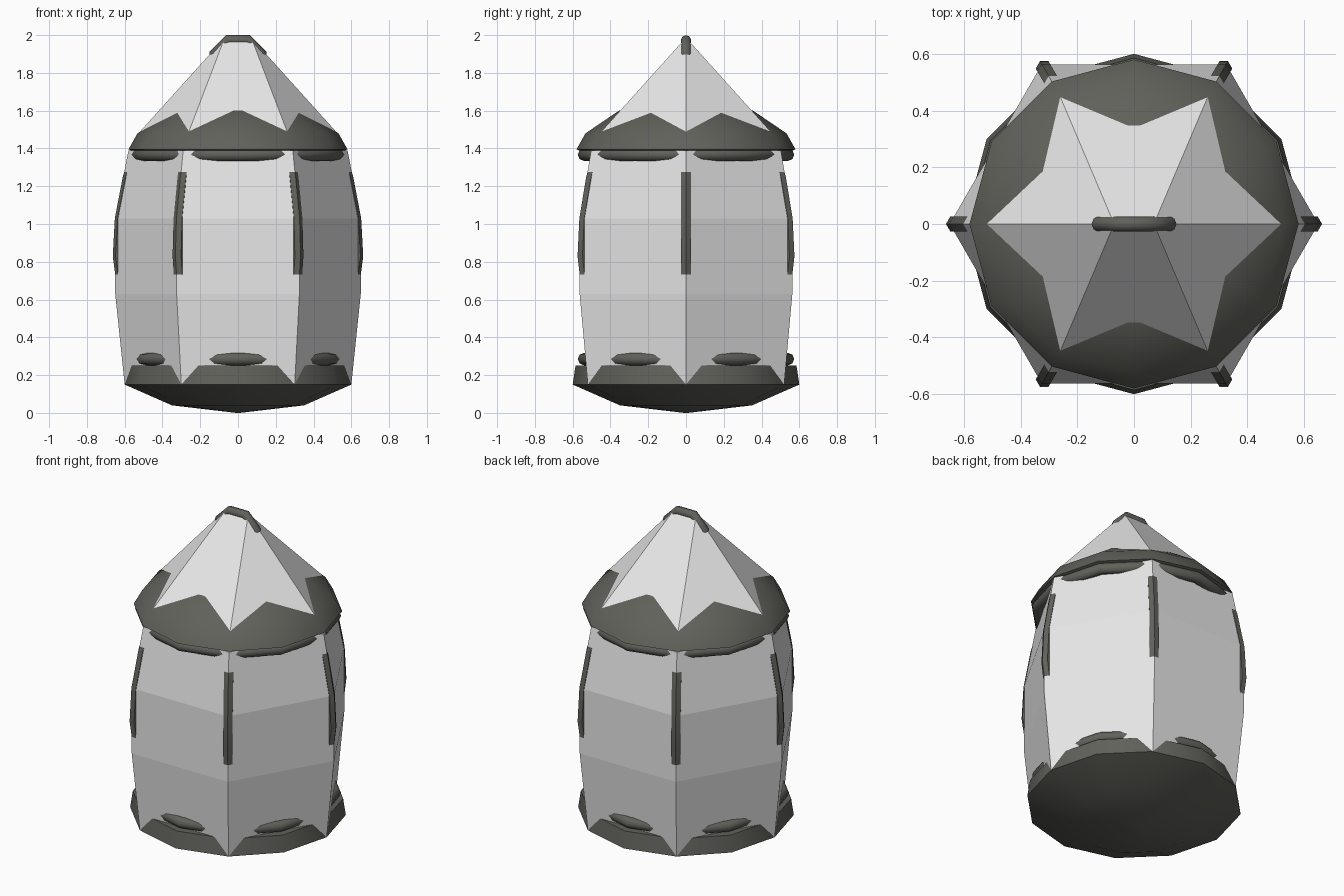
import bpy, bmesh, math
from mathutils import Vector

if "Cube" in bpy.data.objects:
    bpy.data.objects.remove(bpy.data.objects["Cube"])


def material(name, rgb):
    m = bpy.data.materials.new(name)
    m.diffuse_color = (*rgb, 1)
    m.use_nodes = True
    m.node_tree.nodes["Principled BSDF"].inputs["Base Color"].default_value = m.diffuse_color
    return m


PALE = material("pale panes", (0.8, 0.8, 0.8))
DARK = material("dark metal", (0.12, 0.12, 0.105))


def finish(name, bm, mat, smooth=None):
    bmesh.ops.remove_doubles(bm, verts=bm.verts, dist=1e-5)
    bmesh.ops.recalc_face_normals(bm, faces=bm.faces)
    me = bpy.data.meshes.new(name)
    bm.to_mesh(me)
    bm.free()
    me.materials.append(mat)
    ob = bpy.data.objects.new(name, me)
    bpy.context.collection.objects.link(ob)
    if smooth:
        bpy.ops.object.select_all(action='DESELECT')
        ob.select_set(True)
        bpy.context.view_layer.objects.active = ob
        bpy.ops.object.shade_smooth_by_angle(angle=math.radians(smooth))
    return ob


def bridge(bm, rings, closed=False):
    n = len(rings[0])
    pairs = list(zip(rings, rings[1:]))
    if closed:
        pairs.append((rings[-1], rings[0]))
    for a, b in pairs:
        for i in range(n):
            j = (i + 1) % n
            bm.faces.new((a[i], a[j], b[j], b[i]))


def ring(bm, r, z, n):
    return [bm.verts.new((r * math.cos(2 * math.pi * i / n),
                          r * math.sin(2 * math.pi * i / n), z)) for i in range(n)]


def lathe(name, profile, n, mat, smooth=None):
    bm = bmesh.new()
    rings = [ring(bm, r, z, n) for r, z in profile]
    bridge(bm, rings)
    bm.faces.new(rings[0])
    bm.faces.new(rings[-1])
    return finish(name, bm, mat, smooth)


def hoop(name, major, minor, n, m, mat, point):
    # point(radius, angle, height) places each cross-section vertex
    bm = bmesh.new()
    rings = []
    for i in range(n):
        a = 2 * math.pi * i / n
        rings.append([bm.verts.new(point(major + minor * math.cos(2 * math.pi * k / m), a,
                                         minor * math.sin(2 * math.pi * k / m))) for k in range(m)])
    bridge(bm, rings, True)
    return finish(name, bm, mat, 50)


# Hexagonal pane body
lathe("pane_body", [(0.6, 0.15), (0.65, 0.63), (0.65, 1.03), (0.58, 1.39)], 6, PALE)

# Six-sided roof drawn up to a short ridge
bm = bmesh.new()
low = ring(bm, 0.55, 1.395, 6)
eave = ring(bm, 0.527, 1.48, 6)
bridge(bm, [low, eave])
bm.faces.new(low)
right = bm.verts.new((0.07, 0, 1.987))
left = bm.verts.new((-0.07, 0, 1.987))
tips = [right, right, left, left, left, right]
for i in range(6):
    j = (i + 1) % 6
    f = [eave[i], eave[j], tips[j]]
    if tips[i] != tips[j]:
        f.append(tips[i])
    bm.faces.new(f)
finish("pane_roof", bm, PALE)

# Dark base bowl and top cap
lathe("base_bowl", [(0.01, 0.0), (0.35, 0.04), (0.6, 0.15), (0.585, 0.25)], 12, DARK, 45)
lathe("top_cap", [(0.555, 1.385), (0.58, 1.395), (0.532, 1.48), (0.355, 1.6), (0.02, 1.68)],
      12, DARK, 45)

# Hoops showing through the panes
for name, z in (("lower_hoop", 0.285), ("upper_hoop", 1.367)):
    hoop(name, 0.54, 0.033, 12, 8, DARK,
         lambda r, a, h, z=z: (r * math.cos(a), r * math.sin(a), z + h))

# Upright carrying ring at the peak
hoop("peak_ring", 0.135, 0.027, 8, 8, DARK,
     lambda r, a, h: (r * math.cos(a + math.pi / 8), h, 1.85 + r * math.sin(a + math.pi / 8)))

# Bowed corner bars
path = [(0.55, 0.2), (0.633, 0.83), (0.622, 1.03), (0.58, 1.25), (0.54, 1.38)]
for k in range(6):
    a = k * math.pi / 3
    out = Vector((math.cos(a), math.sin(a), 0))
    side = Vector((-math.sin(a), math.cos(a), 0))
    bm = bmesh.new()
    rings = []
    for r, z in path:
        rings.append([bm.verts.new(out * (r + 0.03 * math.cos(i * math.pi / 3))
                                   + side * 0.03 * math.sin(i * math.pi / 3)
                                   + Vector((0, 0, z))) for i in range(6)])
    bridge(bm, rings)
    bm.faces.new(rings[0])
    bm.faces.new(rings[-1])
    finish(f"corner_bar_{k + 1}", bm, DARK, 40)
